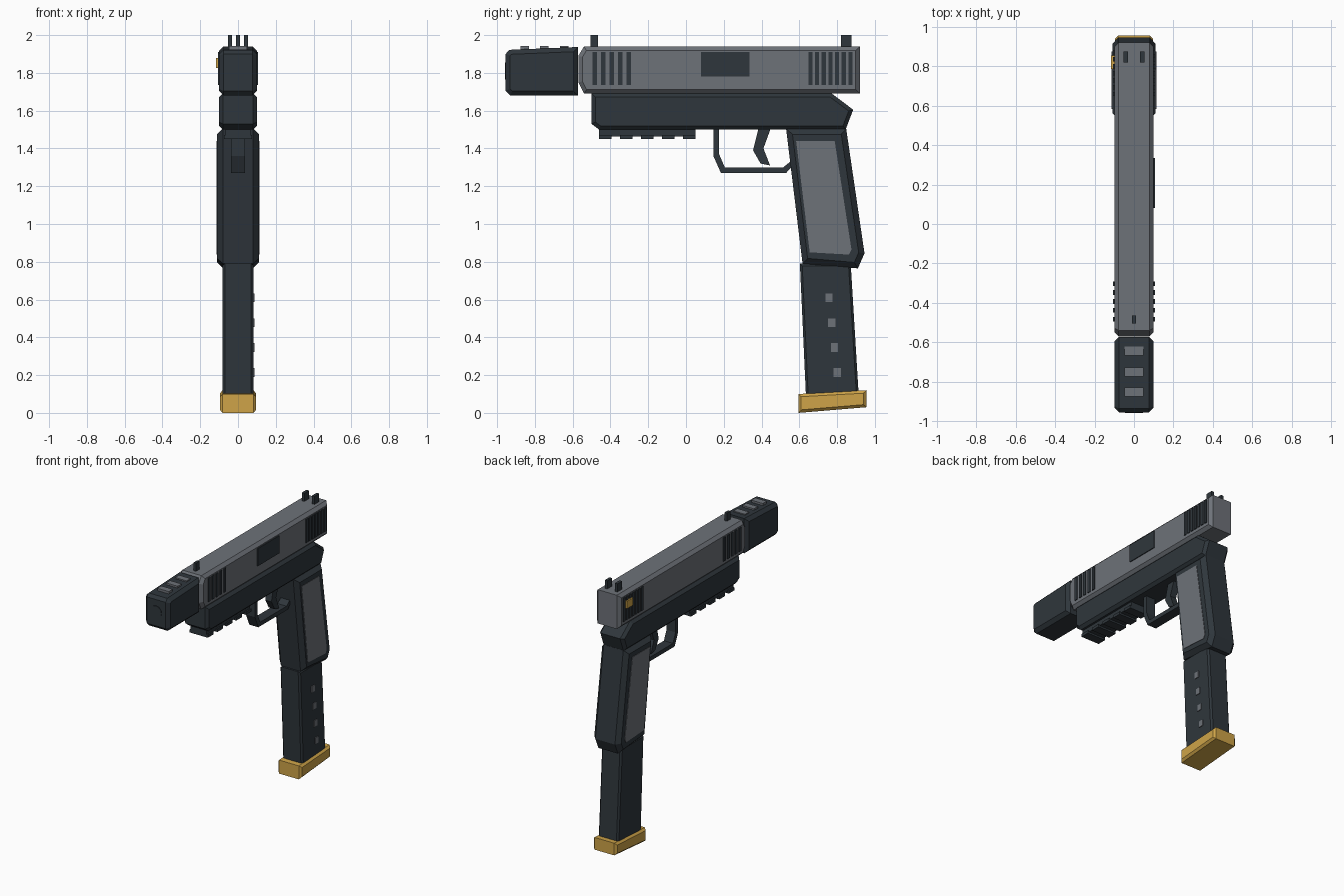
import bpy, bmesh
from mathutils import Vector

if "Cube" in bpy.data.objects:
    bpy.data.objects.remove(bpy.data.objects["Cube"])


def material(name, rgb):
    m = bpy.data.materials.new(name)
    m.diffuse_color = (*rgb, 1)
    m.use_nodes = True
    m.node_tree.nodes["Principled BSDF"].inputs["Base Color"].default_value = m.diffuse_color
    return m


DARK = material("dark_gunmetal", (0.028, 0.037, 0.045))
GREY = material("steel_grey", (0.155, 0.168, 0.190))
GOLD = material("brass_gold", (0.62, 0.37, 0.065))


def inset(points, d):
    """Move every edge of a (y, z) outline inwards by d."""
    pts = [Vector(p) for p in points]
    n = len(pts)
    area = sum(pts[i].x * pts[(i + 1) % n].y - pts[(i + 1) % n].x * pts[i].y for i in range(n))
    s = 1 if area > 0 else -1
    out = []
    for i, p in enumerate(pts):
        a = (p - pts[i - 1]).normalized()
        b = (pts[(i + 1) % n] - p).normalized()
        na, nb = Vector((-a.y, a.x)) * s, Vector((-b.y, b.x)) * s
        out.append(p + (na + nb) * d / (1 + na.dot(nb)))
    return out


def prism(name, outline, x0, x1, mat, chamfer=0.0):
    """Side outline extruded across x, with optional chamfered flanks."""
    rings = [(x0, outline), (x1, outline)]
    if chamfer:
        small = inset(outline, chamfer)
        rings = [(x0, small), (x0 + chamfer, outline), (x1 - chamfer, outline), (x1, small)]
    bm = bmesh.new()
    loops = [[bm.verts.new((x, p[0], p[1])) for p in pts] for x, pts in rings]
    n = len(outline)
    for a, b in zip(loops, loops[1:]):
        for i in range(n):
            j = (i + 1) % n
            bm.faces.new((a[i], a[j], b[j], b[i]))
    bm.faces.new(loops[0])
    bm.faces.new(loops[-1])
    bmesh.ops.recalc_face_normals(bm, faces=bm.faces)
    mesh = bpy.data.meshes.new(name)
    bm.to_mesh(mesh)
    bm.free()
    mesh.materials.append(mat)
    obj = bpy.data.objects.new(name, mesh)
    bpy.context.collection.objects.link(obj)
    return obj


def rect(y0, y1, z0, z1):
    return [(y0, z0), (y1, z0), (y1, z1), (y0, z1)]


def both_sides(name, outline, x0, x1, mat):
    prism(name + "_right", outline, x0, x1, mat)
    prism(name + "_left", outline, -x1, -x0, mat)


# Slide with ejection port and grip serrations
prism("slide", [(-0.54, 1.69), (0.92, 1.69), (0.92, 1.94), (-0.54, 1.94),
                (-0.57, 1.89), (-0.57, 1.75)], -0.1, 0.1, GREY, 0.022)
prism("ejection_port", rect(0.08, 0.335, 1.78, 1.91), 0.097, 0.106, DARK)
for i in range(5):
    y = -0.495 + i * 0.045
    both_sides(f"front_serration_{i}", rect(y, y + 0.024, 1.735, 1.91), 0.097, 0.106, DARK)
for i in range(7):
    y = 0.648 + i * 0.0353
    both_sides(f"rear_serration_{i}", rect(y, y + 0.022, 1.735, 1.91), 0.097, 0.106, DARK)
prism("selector_switch", rect(0.785, 0.855, 1.825, 1.88), -0.116, -0.097, GOLD)

# Sights
prism("front_sight", rect(-0.505, -0.465, 1.93, 2.0), -0.01, 0.01, DARK)
both_sides("rear_sight", rect(0.82, 0.875, 1.93, 2.0), 0.031, 0.052, DARK)

# Muzzle compensator with top vents and bore
prism("compensator", [(-0.93, 1.68), (-0.572, 1.68), (-0.572, 1.937), (-0.935, 1.922),
                      (-0.955, 1.90), (-0.955, 1.705)], -0.1, 0.1, DARK, 0.024)
for i, y in enumerate((-0.853, -0.75, -0.645)):
    prism(f"vent_{i}", rect(y - 0.023, y + 0.023, 1.92, 1.942), -0.047, 0.047, GREY)
bpy.ops.mesh.primitive_cylinder_add(vertices=12, radius=0.045, depth=0.01,
                                    location=(0, -0.954, 1.81), rotation=(1.5708, 0, 0))
bore = bpy.context.object
bore.name = "muzzle_bore"
bore.data.materials.append(DARK)

# Lower frame and accessory rail
prism("frame", [(-0.46, 1.5), (0.845, 1.5), (0.885, 1.605), (0.77, 1.692), (-0.5, 1.692),
                (-0.5, 1.53)], -0.1, 0.1, DARK, 0.02)
prism("rail", rect(-0.46, 0.05, 1.462, 1.51), -0.065, 0.065, DARK)
for i in range(5):
    y = -0.46 + i * 0.111
    prism(f"rail_tooth_{i}", rect(y, y + 0.066, 1.449, 1.47), -0.075, 0.075, DARK)

# Trigger and its guard
prism("trigger_guard", [(0.145, 1.51), (0.145, 1.36), (0.185, 1.27), (0.53, 1.27), (0.57, 1.315),
                        (0.57, 1.345), (0.515, 1.3), (0.205, 1.3), (0.175, 1.37), (0.175, 1.51)],
      -0.037, 0.037, DARK)
prism("trigger", [(0.385, 1.51), (0.45, 1.51), (0.41, 1.4), (0.445, 1.31), (0.395, 1.32),
                  (0.355, 1.39)], -0.025, 0.025, DARK)

# Grip with side panels
prism("grip", [(0.53, 1.505), (0.848, 1.505), (0.945, 0.845), (0.91, 0.765), (0.617, 0.79)],
      -0.11, 0.11, DARK, 0.03)
both_sides("grip_panel", [(0.583, 1.44), (0.787, 1.44), (0.876, 0.865), (0.862, 0.838),
                          (0.655, 0.85)], 0.106, 0.113, GREY)

# Extended magazine with round-count windows and base plate
prism("magazine", [(0.603, 0.79), (0.872, 0.79), (0.914, 0.1), (0.635, 0.09)],
      -0.082, 0.082, DARK, 0.012)
for i in range(4):
    y, z = 0.757 + i * 0.0145, 0.61 - i * 0.132
    prism(f"count_window_{i}", rect(y - 0.019, y + 0.019, z - 0.023, z + 0.023),
          0.079, 0.087, GREY)
prism("magazine_base", [(0.595, 0.0), (0.955, 0.03), (0.955, 0.12), (0.595, 0.1)],
      -0.096, 0.096, GOLD, 0.015)
